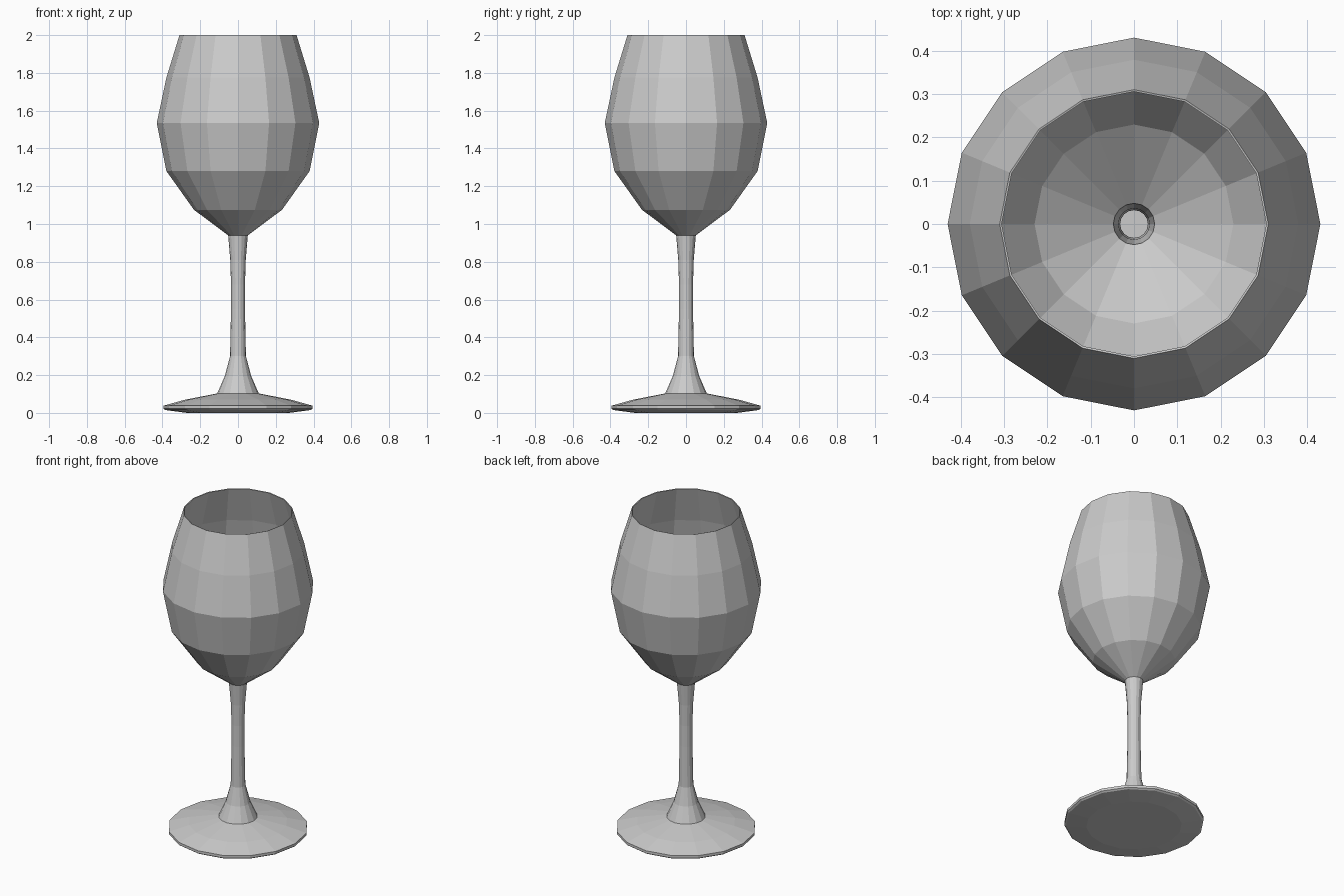
import bpy, bmesh, math

if "Cube" in bpy.data.objects:
    bpy.data.objects.remove(bpy.data.objects["Cube"])

SIDES = 16
WALL = 0.005

# Outer profile (radius, height) from the underside centre up to the rim
profile = [
    (0.0, 0.0), (0.27, 0.0), (0.385, 0.015), (0.395, 0.022), (0.395, 0.038),  # foot underside and edge
    (0.28, 0.07), (0.11, 0.103),                                              # foot top
    (0.07, 0.195), (0.042, 0.30),                                             # flare into stem
    (0.037, 0.55), (0.037, 0.68), (0.041, 0.81), (0.052, 0.94),               # stem
    (0.233, 1.075), (0.379, 1.28), (0.43, 1.535), (0.379, 1.775), (0.31, 2.0) # bowl
]

# Revolve the profile around the z axis
bm = bmesh.new()
verts = [bm.verts.new((r, 0, z)) for r, z in profile]
edges = [bm.edges.new(pair) for pair in zip(verts, verts[1:])]
bmesh.ops.spin(bm, geom=verts + edges, cent=(0, 0, 0), axis=(0, 0, 1),
               angle=math.tau, steps=SIDES)
bmesh.ops.remove_doubles(bm, verts=bm.verts, dist=0.0005)

# Make the normals face outwards (the underside faces down)
bmesh.ops.recalc_face_normals(bm, faces=bm.faces)
bm.normal_update()
if min(bm.faces, key=lambda f: f.calc_center_median().z).normal.z > 0:
    bmesh.ops.reverse_faces(bm, faces=bm.faces)

mesh = bpy.data.meshes.new("wine_glass")
bm.to_mesh(mesh)
bm.free()
glass = bpy.data.objects.new("wine_glass", mesh)
bpy.context.collection.objects.link(glass)

# Thin glass wall, grown inwards
wall = glass.modifiers.new("wall", 'SOLIDIFY')
wall.thickness = WALL
wall.offset = -1
